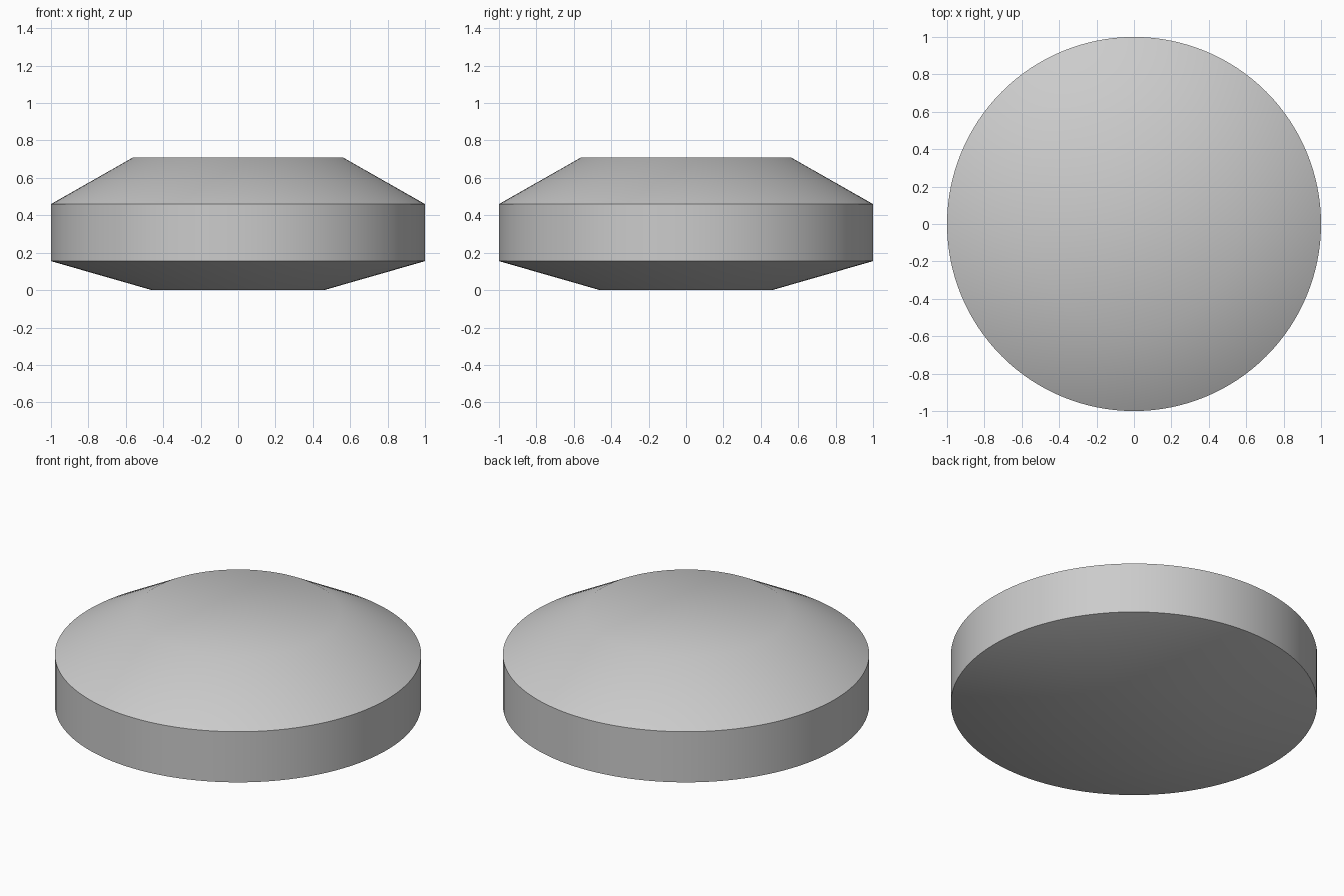
import bpy
import bmesh
import math

cube = bpy.data.objects.get("Cube")
if cube:
    bpy.data.objects.remove(cube, do_unlink=True)

SEGMENTS = 128
# Radius and height of each ring, from the base to the top
PROFILE = [(0.46, 0.0), (1.0, 0.155), (1.0, 0.46), (0.56, 0.71)]


def make_material(name, color):
    mat = bpy.data.materials.new(name)
    mat.use_nodes = True
    mat.diffuse_color = color
    mat.node_tree.nodes["Principled BSDF"].inputs["Base Color"].default_value = color
    return mat


def lathe(name, profile, mat):
    bm = bmesh.new()
    angles = [2 * math.pi * i / SEGMENTS for i in range(SEGMENTS)]
    rings = [[bm.verts.new((r * math.cos(a), r * math.sin(a), z)) for a in angles]
             for r, z in profile]
    # Walls between neighbouring rings
    for low, high in zip(rings, rings[1:]):
        for i in range(SEGMENTS):
            j = (i + 1) % SEGMENTS
            bm.faces.new((low[i], low[j], high[j], high[i]))
    # Flat caps
    bm.faces.new(rings[0][::-1])
    bm.faces.new(rings[-1])
    mesh = bpy.data.meshes.new(name)
    bm.to_mesh(mesh)
    bm.free()
    mesh.materials.append(mat)
    obj = bpy.data.objects.new(name, mesh)
    bpy.context.collection.objects.link(obj)
    return obj


# Bevelled disc with soft shoulders and a crisp rim
disc = lathe("bevelled_disc", PROFILE, make_material("mid_grey", (0.6, 0.6, 0.6, 1)))
bpy.ops.object.select_all(action="DESELECT")
disc.select_set(True)
bpy.context.view_layer.objects.active = disc
bpy.ops.object.shade_smooth_by_angle(angle=math.radians(40))
